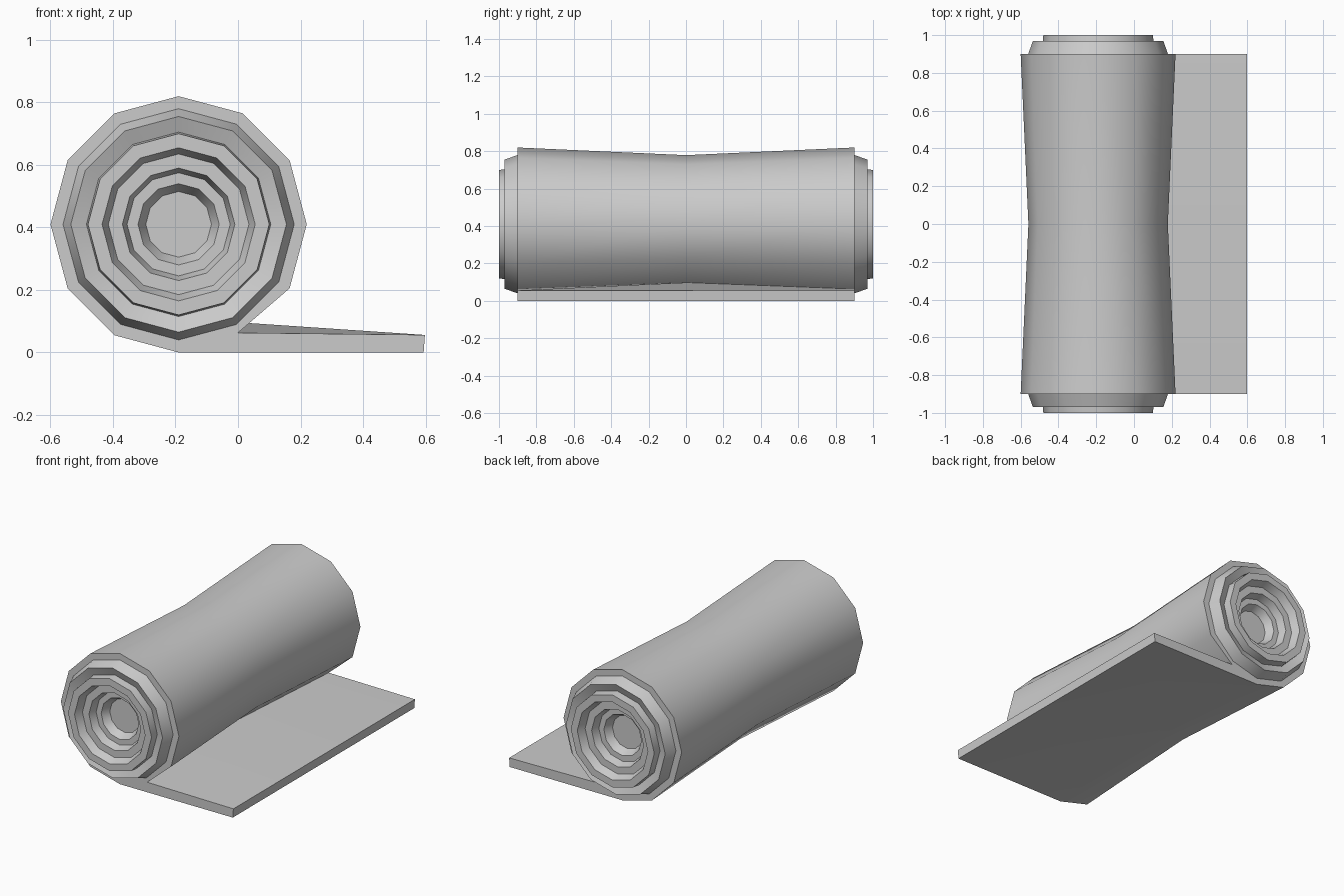
import bpy, bmesh, math

cube = bpy.data.objects.get("Cube")
if cube:
    bpy.data.objects.remove(cube, do_unlink=True)

SIDES = 12
CX, CZ, R = -0.19, 0.41, 0.41
HALF = 0.9          # half length of the mat
WAIST = 0.9         # squeeze of the roll at its middle
NOTCH = 10          # corner where the loose flap leaves the roll

# Stepped coil ends: (radius, distance from the middle)
END_PROFILE = [(0.37, 0.9), (0.345, 0.97), (0.295, 0.95), (0.29, 1.0),
               (0.245, 1.0), (0.225, 0.95), (0.18, 0.95), (0.165, 0.9),
               (0.13, 0.9), (0.105, 0.85)]

mat = bpy.data.materials.new("grey fabric")
mat.use_nodes = True
grey = (0.6, 0.6, 0.6, 1)
mat.diffuse_color = grey
mat.node_tree.nodes["Principled BSDF"].inputs["Base Color"].default_value = grey

bm = bmesh.new()


def ring(radius, y):
    """Twelve-sided ring around the roll axis."""
    angles = [2 * math.pi * i / SIDES for i in range(SIDES)]
    return [bm.verts.new((CX + radius * math.cos(a), y, CZ + radius * math.sin(a)))
            for a in angles]


def bridge(a, b, closed=True):
    n = len(a)
    for i in range(n if closed else n - 1):
        j = (i + 1) % n
        bm.faces.new((a[i], a[j], b[j], b[i]))


# Outer wrap and flap, as one cross-section at three stations
stations = []
for y, scale in ((-HALF, 1), (0, WAIST), (HALF, 1)):
    roll = ring(R * scale, y)
    roll[NOTCH].co.x = CX + 0.19 * scale
    roll[NOTCH].co.z = CZ - 0.347 * scale
    flap = [bm.verts.new((0.594, y, 0)), bm.verts.new((0.598, y, 0.056))]
    stations.append((roll, flap))

outlines = [r[:NOTCH] + f + r[NOTCH:] for r, f in stations]
for a, b in zip(outlines, outlines[1:]):
    bridge(a, b)

# Both coil ends, with the flap's edge face
for side, (roll, flap) in ((-1, stations[0]), (1, stations[-1])):
    bm.faces.new((roll[NOTCH - 1], flap[0], flap[1], roll[NOTCH]))
    previous = roll
    for radius, depth in END_PROFILE:
        current = ring(radius, side * depth)
        bridge(previous, current)
        previous = current
    bm.faces.new(previous)

bmesh.ops.recalc_face_normals(bm, faces=bm.faces)
mesh = bpy.data.meshes.new("rolled_mat")
bm.to_mesh(mesh)
bm.free()
mesh.materials.append(mat)
rolled_mat = bpy.data.objects.new("rolled_mat", mesh)
bpy.context.collection.objects.link(rolled_mat)

# Smooth round the roll, crisp at the steps
bpy.context.view_layer.objects.active = rolled_mat
rolled_mat.select_set(True)
bpy.ops.object.shade_smooth_by_angle(angle=math.radians(35))
